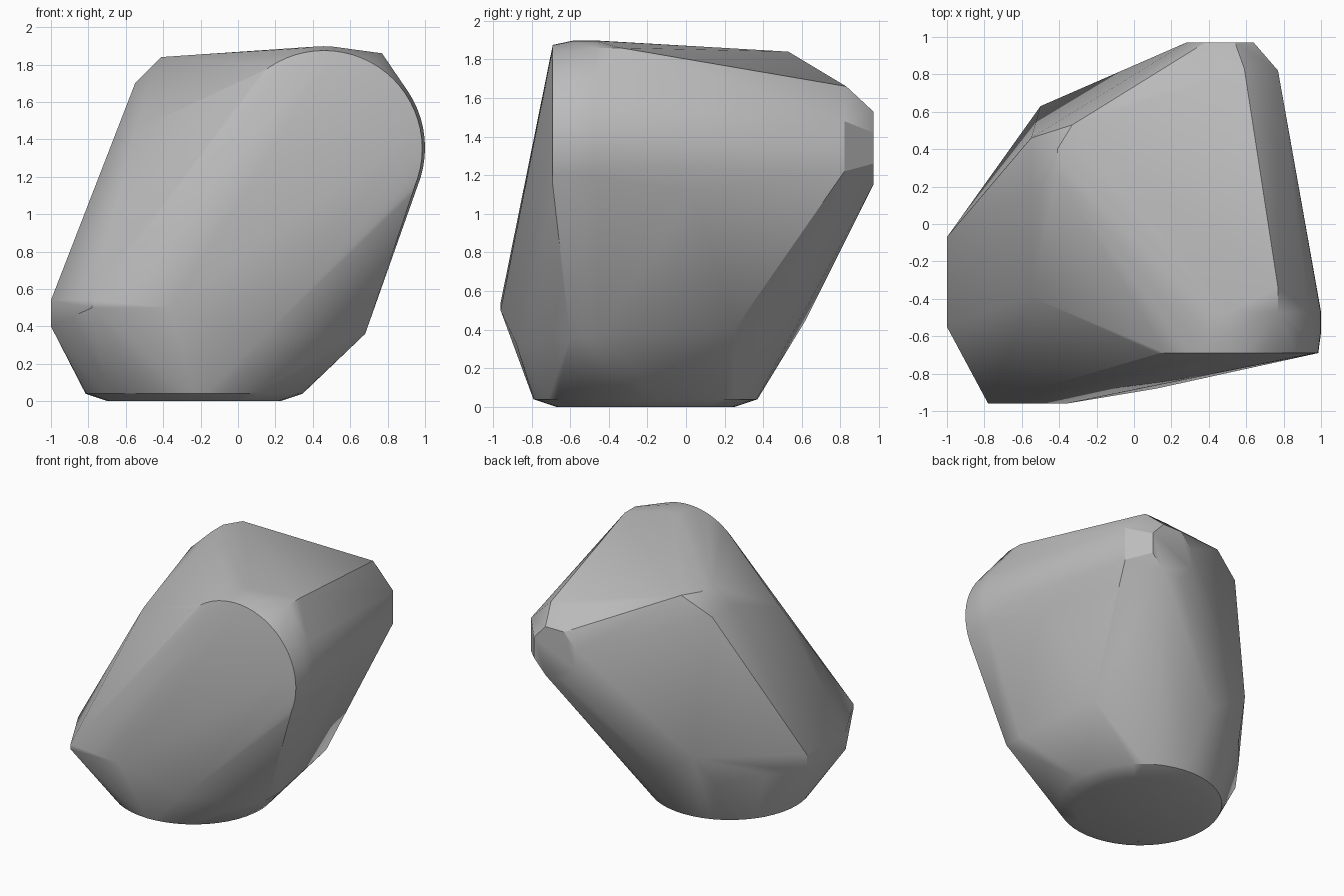
import bpy
import bmesh
from math import cos, sin, pi, radians

cube = bpy.data.objects.get("Cube")
if cube:
    bpy.data.objects.remove(cube, do_unlink=True)


def level_ring(cx, cy, z, radius, count=48):
    """Horizontal circle of points."""
    return [(cx + radius * cos(2 * pi * i / count),
             cy + radius * sin(2 * pi * i / count), z) for i in range(count)]


def upright_ring(cx, y, cz, radius, count=64):
    """Circle of points facing the front."""
    return [(cx + radius * cos(2 * pi * i / count), y,
             cz + radius * sin(2 * pi * i / count)) for i in range(count)]


def back_octagon(y, cx, cz, half_x, half_z, flat):
    """Cut-corner rectangle facing the back."""
    points = []
    for sx in (-1, 1):
        for sz in (-1, 1):
            points.append((cx + sx * half_x, y, cz + sz * flat))
            points.append((cx + sx * flat, y, cz + sz * half_z))
    return points


# Round bevelled foot
foot = level_ring(-.235, -.21, 0, .46) + level_ring(-.235, -.21, .04, .58)

# Rounded upper front with a small bevel
front_disc = upright_ring(.46, -.69, 1.35, .525)
front_disc += upright_ring(.457, -.58, 1.355, .543)
front_disc += upright_ring(.457, -.47, 1.355, .543)

# Blunt back corner
back_corner = back_octagon(.97, .46, 1.34, .18, .19, .08)
back_corner += [(.77, .82, 1.48), (.77, .82, 1.22),
                (.59, .83, 1.66), (.40, .82, 1.66)]

# Flattened top
top_corners = [(-.41, .26, 1.84), (-.41, .40, 1.84), (-.33, .53, 1.84),
               (-.55, .20, 1.70), (-.55, .46, 1.70), (-.55, -.39, 1.45),
               (.77, -.47, 1.86), (.77, -.34, 1.86)]

# Low bulges around the sides
low_corners = [(-.78, -.96, .50), (-.78, -.96, .54), (-.36, -.96, .50),
               (.12, -.88, .33), (.68, -.60, .36), (.68, -.45, .36),
               (.59, .25, .40), (-.20, .62, .45), (-.50, .63, .65),
               (-.58, .47, .41), (-.82, .18, .43), (.88, .04, 1.12)]
for y in (-.55, -.07):
    for z in (.40, .54):
        low_corners.append((-1, y, z))

# Wrap all the profiles in one faceted skin
bm = bmesh.new()
for point in foot + front_disc + back_corner + top_corners + low_corners:
    bm.verts.new(point)
bmesh.ops.convex_hull(bm, input=bm.verts[:])
loose = [v for v in bm.verts if not v.link_faces]
bmesh.ops.delete(bm, geom=loose, context='VERTS')
bmesh.ops.dissolve_limit(bm, angle_limit=radians(.5),
                         verts=bm.verts[:], edges=bm.edges[:])
bmesh.ops.recalc_face_normals(bm, faces=bm.faces[:])

mesh = bpy.data.meshes.new("boulder")
bm.to_mesh(mesh)
bm.free()
boulder = bpy.data.objects.new("boulder", mesh)
bpy.context.collection.objects.link(boulder)

# Plain grey stone
stone = bpy.data.materials.new("grey stone")
stone.use_nodes = True
colour = (.5, .5, .5, 1)
stone.diffuse_color = colour
stone.node_tree.nodes["Principled BSDF"].inputs["Base Color"].default_value = colour
mesh.materials.append(stone)

# Soft shading across shallow facets
bpy.ops.object.select_all(action='DESELECT')
boulder.select_set(True)
bpy.context.view_layer.objects.active = boulder
bpy.ops.object.shade_smooth_by_angle(angle=radians(30))
